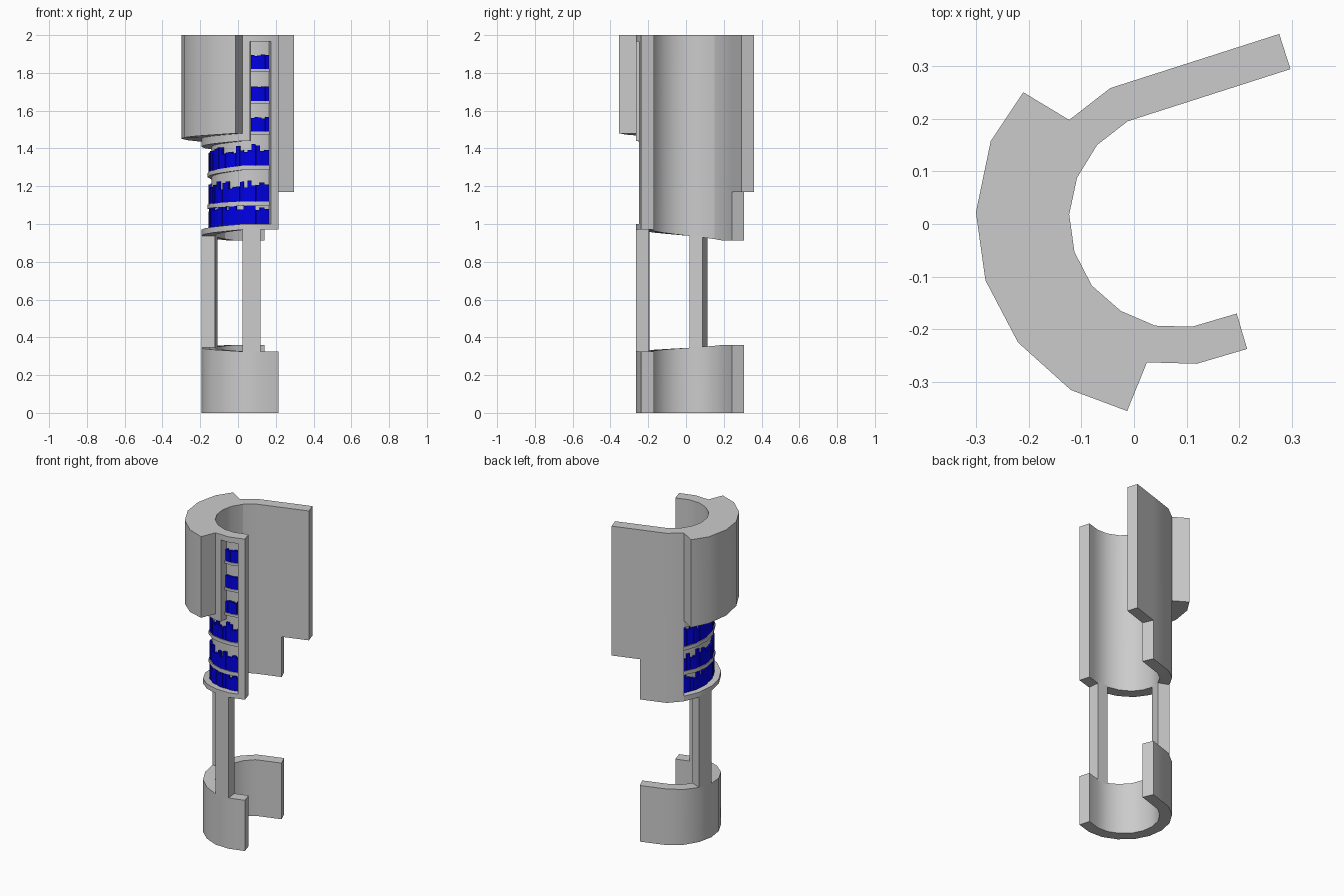
import bpy, bmesh, math, random
from mathutils import Vector

if "Cube" in bpy.data.objects:
    bpy.data.objects.remove(bpy.data.objects["Cube"])

random.seed(4)

# Plan of the inner face, from the front end round the left to the back end
INNER = [Vector(p) for p in (
    (.195, -.17), (.11, -.195), (.04, -.193), (-.025, -.165), (-.08, -.117),
    (-.113, -.053), (-.123, .018), (-.108, .088), (-.07, .15), (-.012, .195),
    (.297, .294))]
# Outer plan of the thick upper block, matching stations 2 to 8
BLOCK = [Vector(p) for p in (
    (-.013, -.355), (-.12, -.315), (-.22, -.225), (-.282, -.107),
    (-.3, .022), (-.272, .157), (-.21, .25))]
FULL, PANEL, SHELF, BOOK = .07, .018, .037, .034
LAST = len(INNER) - 1


def seg_normal(i):
    d = (INNER[i + 1] - INNER[i]).normalized()
    return Vector((-d.y, d.x))


def offset_vertex(i, d):
    a, b = seg_normal(max(i - 1, 0)), seg_normal(min(i, LAST - 1))
    n = (a + b).normalized()
    return INNER[i] + n * d / n.dot(a)


def at(t, d):
    """Plan point at station t, offset outward by d."""
    i = min(int(t), LAST - 1)
    return offset_vertex(i, d).lerp(offset_vertex(i + 1, d), t - i)


def slope(front, back):
    """Height that ramps along the curved part and is level on both ends."""
    return lambda t: front + (back - front) * min(max((t - 2) / 7, 0), 1)


def level(z):
    return slope(z, z)


def add_wall(bm, t0, t1, d0, d1, bottom, top, outer=None):
    ts = [t0] + [i for i in range(LAST + 1) if t0 + 1e-6 < i < t1 - 1e-6] + [t1]
    rings = []
    for t in ts:
        a = at(t, d0)
        b = outer[t - ts[0]] if outer else at(t, d1)
        lo, hi = bottom(t), top(t)
        rings.append([bm.verts.new((p.x, p.y, z)) for p, z in
                      ((a, lo), (b, lo), (b, hi), (a, hi))])
    for r, s in zip(rings, rings[1:]):
        for k in range(4):
            n = (k + 1) % 4
            bm.faces.new((r[k], r[n], s[n], s[k]))
    bm.faces.new(rings[0])
    bm.faces.new(rings[-1])


def build(name, walls, material=None):
    bm = bmesh.new()
    for w in walls:
        add_wall(bm, *w)
    bmesh.ops.recalc_face_normals(bm, faces=bm.faces)
    me = bpy.data.meshes.new(name)
    bm.to_mesh(me)
    bm.free()
    ob = bpy.data.objects.new(name, me)
    bpy.context.collection.objects.link(ob)
    if material:
        me.materials.append(material)
    bpy.ops.object.select_all(action='DESELECT')
    ob.select_set(True)
    bpy.context.view_layer.objects.active = ob
    bpy.ops.object.shade_smooth_by_angle(angle=math.radians(30))
    return ob


blue = bpy.data.materials.new("book_blue")
blue.diffuse_color = (0.0, 0.0, 0.8, 1)
blue.use_nodes = True
blue.node_tree.nodes["Principled BSDF"].inputs["Base Color"].default_value = blue.diffuse_color

F0, F1, N1, BE = .42, 8, 1.6, 9.49      # niche start, niche end, upper niche end, short back end
base_top, ring_bottom = slope(.325, .36), slope(.97, .912)

# Base and the two columns
build("base", [(0, BE, 0, FULL, level(0), base_top)])
build("columns", [(t, t + 1, 0, FULL, lambda t: base_top(t) - .01,
                   lambda t: ring_bottom(t) + .01) for t in (1, 6)])

# Upper wall: front post, thin back panel, full back wall and its longer wing
build("front_post", [(0, F0, 0, FULL, ring_bottom, level(2))])
build("inner_panel", [(F0, F1, 0, PANEL, ring_bottom, level(2))])
build("back_wall", [(F1, BE, 0, FULL, ring_bottom, level(2))])
build("back_wing", [(BE, LAST, 0, FULL, level(1.17), level(2))])
build("upper_shell", [(N1, F1, PANEL, FULL, slope(1.44, 1.385), level(2))])
build("niche_lintel", [(F0, N1, PANEL, FULL, level(1.965), level(2))])
build("bottom_ledge", [(F0, F1, PANEL, FULL, ring_bottom, slope(1.0, .945))])

# Thick outer block
build("outer_block", [(2, 8, FULL, 0, slope(1.48, 1.43), level(2), BLOCK)])

# Shelves: long ramped ones below, short level ones in the upper niche
build("long_shelves", [(F0, F1, PANEL, SHELF, slope(a - .023, b - .023), slope(a, b))
                       for a, b in ((1.12, 1.09), (1.31, 1.24))])
build("short_shelves", [(F0, N1, PANEL, SHELF, level(z - .016), level(z))
                        for z in (1.49, 1.65, 1.82)])


# Rows of books
def book_row(t0, t1, count, a, b, low, high):
    step = (t1 - t0) / count
    rows = []
    for k in range(count):
        h = random.uniform(low, high)
        s = t0 + k * step
        rows.append((s, s + step * .96, PANEL, BOOK - random.uniform(0, .003),
                     slope(a, b), slope(a + h, b + h)))
    return rows


books = []
for a, b in ((1.0, .945), (1.12, 1.09), (1.31, 1.24)):
    books += book_row(.45, 7.95, 28, a, b, .07, .115)
for z in (1.49, 1.65, 1.82):
    books += book_row(.45, 1.56, 5, z, z, .068, .078)
build("books", books, blue)
